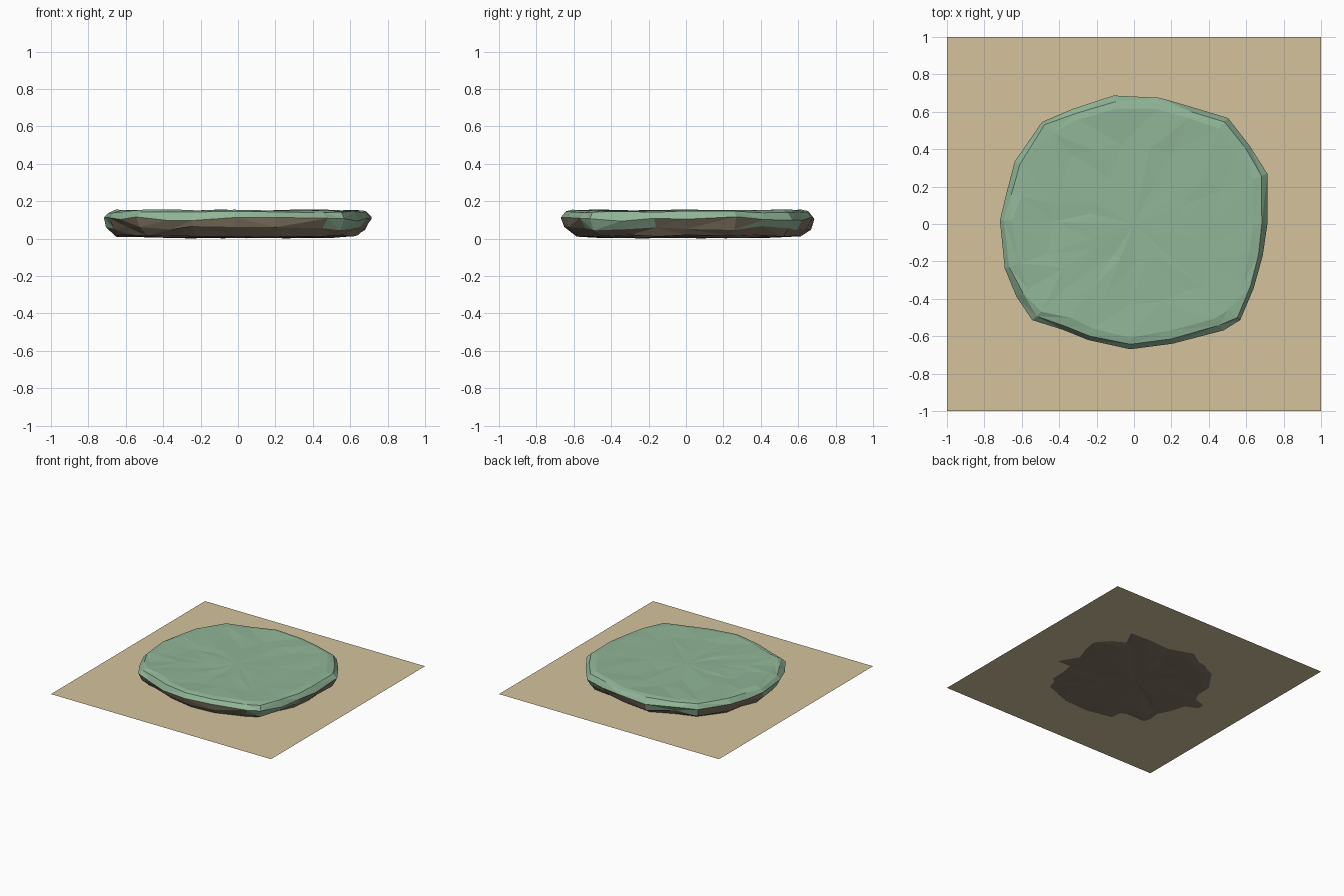
import bpy, bmesh, random
from mathutils import Vector
from math import atan2, degrees

if "Cube" in bpy.data.objects:
    bpy.data.objects.remove(bpy.data.objects["Cube"])

random.seed(7)


def material(name, rgb):
    m = bpy.data.materials.new(name)
    m.diffuse_color = (*rgb, 1)
    m.use_nodes = True
    m.node_tree.nodes["Principled BSDF"].inputs["Base Color"].default_value = m.diffuse_color
    return m


sand = material("sand", (0.66, 0.54, 0.34))
moss = material("moss", (0.28, 0.46, 0.31))
stone = material("stone", (0.23, 0.185, 0.13))


def make_object(name, bm, mats):
    me = bpy.data.meshes.new(name)
    bm.to_mesh(me)
    bm.free()
    for m in mats:
        me.materials.append(m)
    ob = bpy.data.objects.new(name, me)
    bpy.context.collection.objects.link(ob)
    return ob


# Square sand patch, the slab sinks very slightly into it
bm = bmesh.new()
bmesh.ops.create_grid(bm, x_segments=1, y_segments=1, size=1.0)
bmesh.ops.translate(bm, verts=bm.verts, vec=(0, 0, 0.011))
make_object("sand_patch", bm, [sand])

# Plan outline of the slab, counter-clockwise from +x
outline = [(.715, 0), (.715, .27), (.62, .42), (.51, .575), (.33, .63), (.14, .68),
           (-.11, .69), (-.33, .62), (-.50, .555), (-.64, .335), (-.685, .17), (-.728, .02),
           (-.70, -.24), (-.63, -.39), (-.55, -.52), (-.38, -.57), (-.25, -.63), (-.02, -.672),
           (.21, -.65), (.48, -.57), (.575, -.52), (.65, -.35), (.69, -.17)]
N = len(outline)

# Rings from the underside to the top: scale, height, radial jitter, height jitter
rings = [(.35, .005, .04, .004), (.70, .006, .04, .004), (.885, .015, .025, .006),
         (.955, .055, .02, .012), (.99, .105, .008, .012),
         (.955, .142, .012, .007), (.89, .151, .015, .005),
         (.64, .146, .05, .004), (.34, .146, .05, .004)]

# Slab of flat-faced stone with a moss cap
bm = bmesh.new()
loops = []
for s, z, jr, jz in rings:
    loop = []
    for x, y in outline:
        k = s + random.uniform(-jr, jr)
        loop.append(bm.verts.new((x * k, y * k, max(0, z + random.uniform(-jz, jz)))))
    loops.append(loop)


def mossy_side(face):
    """Places where the moss hangs down over the lower side."""
    c = face.calc_center_median()
    a = degrees(atan2(c.y, c.x)) % 360
    return any(lo < a < hi for lo, hi in ((28, 62), (95, 135), (310, 350), (185, 200)))


for r in range(len(rings) - 1):
    for i in range(N):
        j = (i + 1) % N
        a, b, c, d = loops[r][i], loops[r][j], loops[r + 1][j], loops[r + 1][i]
        tris = ((a, b, c), (a, c, d)) if random.random() < .5 else ((a, b, d), (b, c, d))
        for t in tris:
            f = bm.faces.new(t)
            f.material_index = 0 if r >= 4 or (r == 3 and mossy_side(f)) else 1

# Close the middle of the top and underside
for loop, z, mat in ((loops[0], .004, 1), (loops[-1], .147, 0)):
    hub = bm.verts.new((0, 0, z))
    for i in range(N):
        bm.faces.new((hub, loop[i], loop[(i + 1) % N])).material_index = mat
bmesh.ops.recalc_face_normals(bm, faces=bm.faces)
make_object("mossy_stone_slab", bm, [moss, stone])
